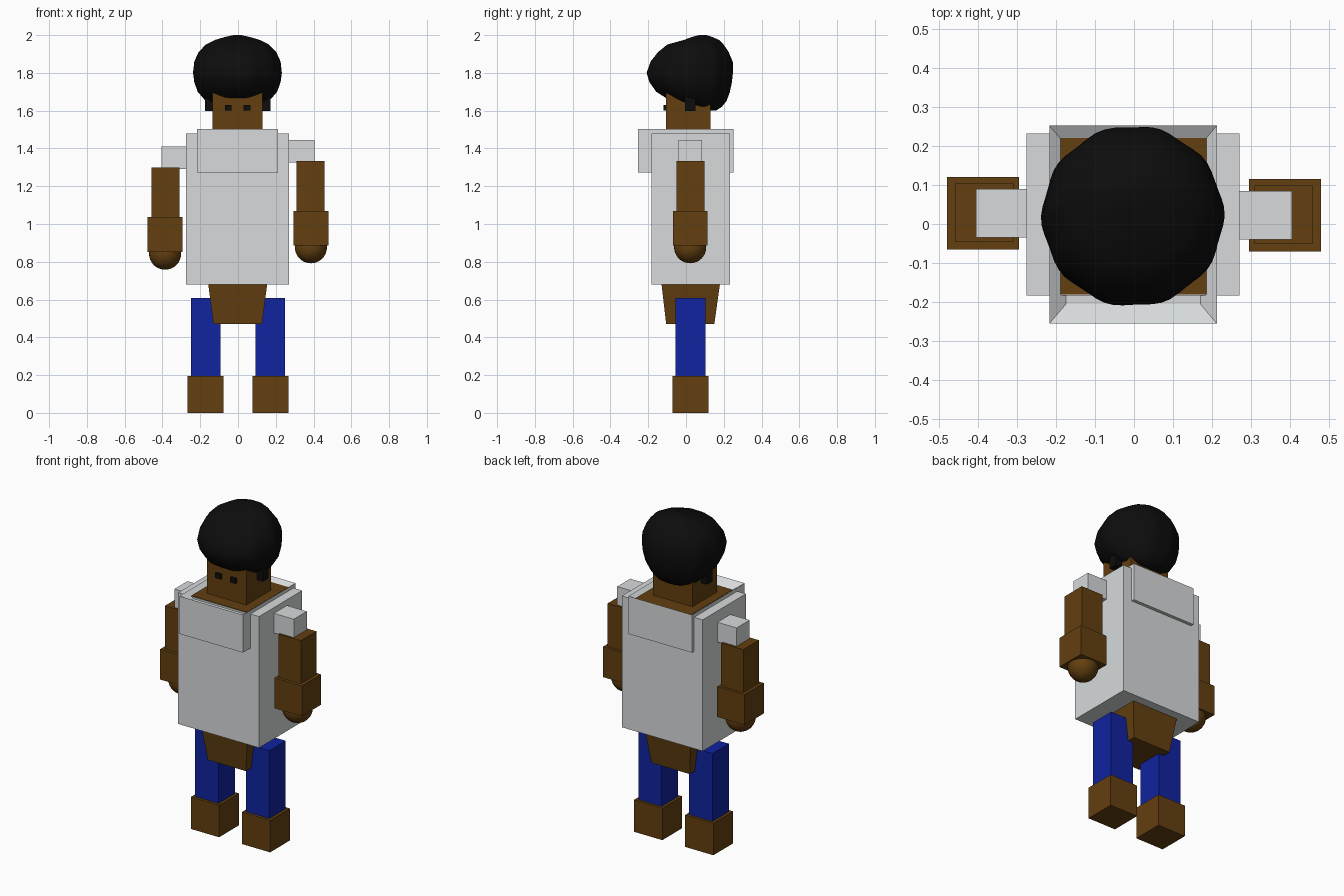
import bpy, bmesh
from math import cos, sin, tau, radians

old = bpy.data.objects.get("Cube")
if old:
    bpy.data.objects.remove(old, do_unlink=True)


def material(name, rgb):
    m = bpy.data.materials.new(name)
    m.use_nodes = True
    m.diffuse_color = (*rgb, 1)
    m.node_tree.nodes["Principled BSDF"].inputs["Base Color"].default_value = (*rgb, 1)
    return m


BROWN = material("brown skin", (0.125, 0.05, 0.005))
WHITE = material("white cloth", (0.68, 0.70, 0.71))
BLUE = material("blue cloth", (0.005, 0.017, 0.35))
BLACK = material("black hair", (0.004, 0.004, 0.004))


def finish(name, bm, mat):
    bmesh.ops.recalc_face_normals(bm, faces=bm.faces)
    mesh = bpy.data.meshes.new(name)
    bm.to_mesh(mesh)
    bm.free()
    mesh.materials.append(mat)
    ob = bpy.data.objects.new(name, mesh)
    bpy.context.collection.objects.link(ob)
    return ob


def smooth(ob, angle):
    bpy.ops.object.select_all(action="DESELECT")
    ob.select_set(True)
    bpy.context.view_layer.objects.active = ob
    bpy.ops.object.shade_smooth_by_angle(angle=radians(angle))


def loft(name, rings, mat):
    """Skin a list of equal-length point rings and cap both ends."""
    bm = bmesh.new()
    loops = [[bm.verts.new(p) for p in ring] for ring in rings]
    n = len(loops[0])
    for a, b in zip(loops, loops[1:]):
        for i in range(n):
            j = (i + 1) % n
            bm.faces.new((a[i], a[j], b[j], b[i]))
    bm.faces.new(loops[0][::-1])
    bm.faces.new(loops[-1])
    return finish(name, bm, mat)


def rect(x, y, z):
    return [(x[0], y[0], z), (x[1], y[0], z), (x[1], y[1], z), (x[0], y[1], z)]


def box(name, x, y, z, mat):
    return loft(name, [rect(x, y, z[0]), rect(x, y, z[1])], mat)


def ball(name, centre, radius, mat):
    bm = bmesh.new()
    bmesh.ops.create_uvsphere(bm, u_segments=32, v_segments=16, radius=radius)
    bmesh.ops.translate(bm, verts=bm.verts, vec=centre)
    smooth(finish(name, bm, mat), 40)


# Body: tapered hips running up inside the shirt to the shoulders
loft("body", [rect((-0.13, 0.127), (-0.105, 0.15), 0.47),
              rect((-0.158, 0.155), (-0.13, 0.18), 0.685),
              rect((-0.188, 0.186), (-0.18, 0.22), 1.483)], BROWN)

# Shirt and its collar, whose top is a shallow sunken tray
box("shirt", (-0.275, 0.27), (-0.183, 0.232), (0.68, 1.48), WHITE)
outer = ((-0.217, 0.212), (-0.255, 0.252))
loft("collar", [rect(*outer, 1.272), rect(*outer, 1.502),
                rect((-0.174, 0.17), (-0.205, 0.202), 1.47)], WHITE)

# Head, eyes and sideburns
box("head", (-0.135, 0.13), (-0.105, 0.13), (1.47, 1.75), BROWN)
for side, cx in (("right", -0.052), ("left", 0.048)):
    box(side + "_eye", (cx - 0.018, cx + 0.018), (-0.12, -0.1), (1.6, 1.63), BLACK)
for side, x in (("right", (-0.176, -0.13)), ("left", (0.125, 0.172))):
    box(side + "_sideburn", x, (-0.005, 0.05), (1.598, 1.7), BLACK)

# Hair: stacked lumpy ovals as (height, front, back, half width)
profile = [(1.6, 0.08, 0.16, 0.08), (1.62, 0, 0.19, 0.13), (1.65, -0.08, 0.215, 0.165),
           (1.7, -0.16, 0.235, 0.207), (1.75, -0.195, 0.245, 0.225),
           (1.8, -0.21, 0.25, 0.232), (1.86, -0.19, 0.25, 0.225),
           (1.91, -0.15, 0.228, 0.203), (1.95, -0.1, 0.2, 0.165),
           (1.975, -0.01, 0.175, 0.115), (1.99, 0.03, 0.14, 0.065), (2.0, 0.07, 0.11, 0.02)]
SEGMENTS = 60
rings = []
for k, (z, front, back, half) in enumerate(profile):
    ring = []
    for i in range(SEGMENTS):
        a = tau * i / SEGMENTS
        lump = 1 + 0.015 * cos(10 * a + 0.4 * sin(k))
        ring.append((half * lump * cos(a) - 0.003,
                     (front + back) / 2 + (back - front) / 2 * lump * sin(a), z))
    rings.append(ring)
smooth(loft("hair", rings, BLACK), 60)

# Arms: the right one hangs slightly lower
for side, s, dz, dy in (("left", 1, 0, 0), ("right", -1, -0.034, 0.005)):
    def limb(name, x, y, z, mat):
        xs = sorted((s * x[0], s * x[1]))
        box(side + name, xs, (y[0] + dy, y[1] + dy), (z[0] + dz, z[1] + dz), mat)

    limb("_sleeve", (0.26, 0.404), (-0.04, 0.085), (1.325, 1.445), WHITE)
    limb("_upper_arm", (0.309, 0.459), (-0.051, 0.099), (1.06, 1.333), BROWN)
    limb("_forearm", (0.294, 0.479), (-0.07, 0.115), (0.885, 1.07), BROWN)
    ball(side + "_hand", (s * 0.386, 0.022 + dy, 0.877 + dz), 0.085, BROWN)

# Legs and feet
for side, s in (("left", 1), ("right", -1)):
    box(side + "_leg", sorted((s * 0.093, s * 0.25)), (-0.055, 0.102), (0.19, 0.609), BLUE)
    box(side + "_foot", sorted((s * 0.077, s * 0.267)), (-0.072, 0.118), (0, 0.195), BROWN)
